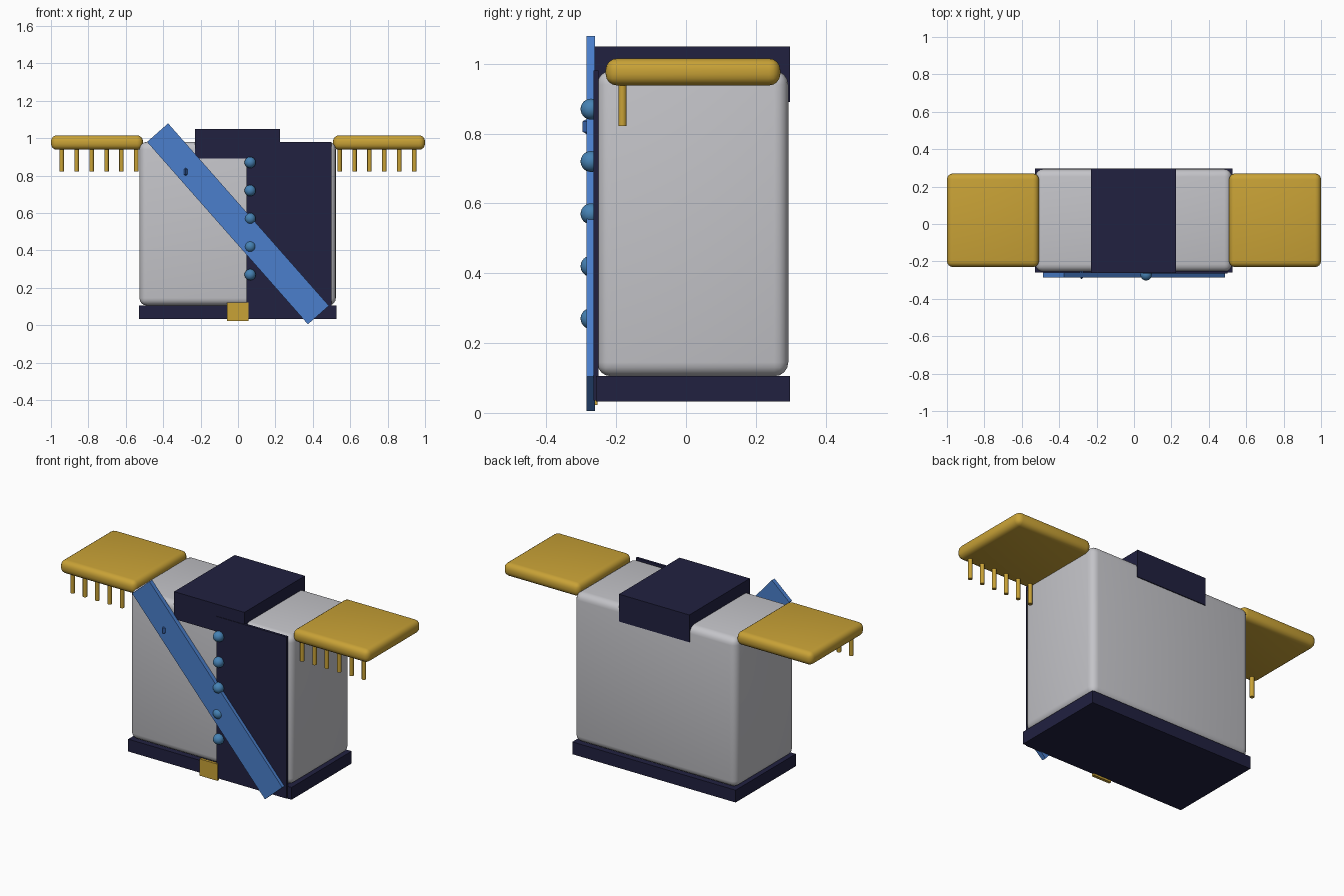
import bpy
import math

cube = bpy.data.objects.get("Cube")
if cube:
    bpy.data.objects.remove(cube, do_unlink=True)


def material(name, r, g, b):
    m = bpy.data.materials.new(name)
    m.diffuse_color = (r, g, b, 1)
    m.use_nodes = True
    bsdf = next(n for n in m.node_tree.nodes if n.type == 'BSDF_PRINCIPLED')
    bsdf.inputs["Base Color"].default_value = (r, g, b, 1)
    return m


grey = material("light grey", 0.55, 0.55, 0.58)
navy = material("navy", 0.015, 0.015, 0.051)
gold = material("gold", 0.58, 0.36, 0.037)
blue = material("sash blue", 0.069, 0.212, 0.604)
steel = material("button blue", 0.061, 0.223, 0.456)
gem_blue = material("gem blue", 0.04, 0.13, 0.42)


def finish(name, mat, smooth=False):
    ob = bpy.context.object
    ob.name = name
    ob.data.materials.append(mat)
    if smooth:
        bpy.ops.object.shade_smooth_by_angle(angle=math.radians(40))
    return ob


def box(name, mat, x, y, z, bevel=0.0):
    """Box given by its (min, max) range along each axis."""
    bpy.ops.mesh.primitive_cube_add(size=1, location=[sum(r) / 2 for r in (x, y, z)])
    ob = bpy.context.object
    ob.scale = [r[1] - r[0] for r in (x, y, z)]
    bpy.ops.object.transform_apply(location=False, rotation=False, scale=True)
    if bevel:
        mod = ob.modifiers.new("Rounded edges", 'BEVEL')
        mod.width = bevel
        mod.segments = 4
        bpy.ops.object.modifier_apply(modifier=mod.name)
    return finish(name, mat, bevel > 0)


# Jacket body, hem, collar and front panel
box("jacket_body", grey, (-0.527, 0.523), (-0.255, 0.293), (0.105, 0.98), 0.04)
box("belt", navy, (-0.53, 0.527), (-0.258, 0.298), (0.033, 0.105))
box("collar", navy, (-0.23, 0.225), (-0.262, 0.298), (0.89, 1.05))
box("front_panel", navy, (0.045, 0.5), (-0.265, -0.25), (0.035, 0.98))
box("buckle", gold, (-0.06, 0.055), (-0.27, -0.254), (0.022, 0.12))

# Diagonal sash
sash = box("sash", blue, (-0.65, 0.65), (-0.285, -0.26), (-0.075, 0.075))
sash.location.z = 0.542
sash.rotation_euler.y = math.atan2(0.975, 0.86)

# Diamond pin on the sash
bpy.ops.mesh.primitive_ico_sphere_add(subdivisions=1, radius=0.03)
bpy.ops.object.delete()
bpy.ops.mesh.primitive_uv_sphere_add(segments=4, ring_count=2, radius=0.03,
                                     location=(-0.28, -0.27, 0.82))
bpy.context.object.scale.x = 0.8
finish("sash_pin", gem_blue)

# Button row
for i in range(5):
    bpy.ops.mesh.primitive_uv_sphere_add(segments=24, ring_count=12, radius=0.03,
                                         location=(0.065, -0.272, 0.27 + 0.15 * i))
    finish("button", steel, True)

# Shoulder boards with hanging fringe
for side, label in ((1, "left"), (-1, "right")):
    box(label + "_shoulder_board", gold, sorted((0.508 * side, side)),
        (-0.23, 0.27), (0.938, 1.015), 0.032)
    for i in range(6):
        bpy.ops.mesh.primitive_cylinder_add(vertices=12, radius=0.012, depth=0.14,
                                            location=(side * (0.543 + 0.08 * i), -0.182, 0.892))
        finish(label + "_fringe", gold, True)
